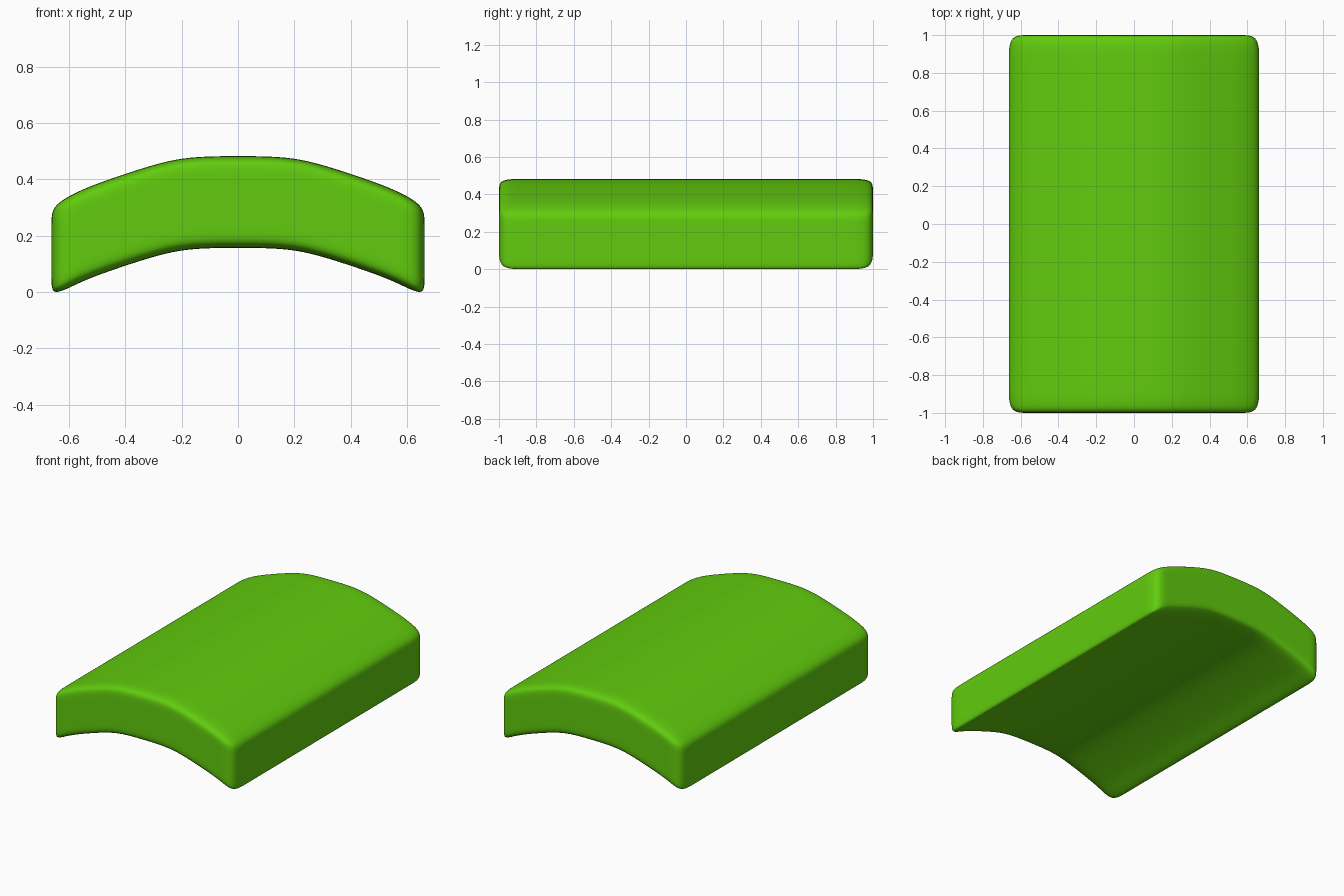
import bpy, bmesh

if "Cube" in bpy.data.objects:
    bpy.data.objects.remove(bpy.data.objects["Cube"])

# Half cross-section of the arch: x position and height offset from the crown
half = [(0.12, 0.001), (0.22, -0.008), (0.33, -0.038),
        (0.45, -0.078), (0.56, -0.118), (0.663, -0.174)]
arch = [(-x, f) for x, f in reversed(half)] + [(0, 0.002)] + half
# Loops along the length and through the thickness, with support loops at the rims
ys = [-1, -0.86, -0.7, -0.25, 0.25, 0.7, 0.86, 1]
zs = [0, 0.06, 0.266, 0.326]
base = 0.155
size = (len(arch), len(ys), len(zs))

bm = bmesh.new()
cage = {}


def vert(ijk):
    if ijk not in cage:
        i, j, k = ijk
        x, f = arch[i]
        cage[ijk] = bm.verts.new((x, ys[j], base + f + zs[k]))
    return cage[ijk]


def side(axis, end):
    """Fill one side of the box-like cage with quads."""
    a, b = [n for n in range(3) if n != axis]
    for u in range(size[a] - 1):
        for v in range(size[b] - 1):
            quad = []
            for du, dv in ((0, 0), (1, 0), (1, 1), (0, 1)):
                idx = [0, 0, 0]
                idx[axis], idx[a], idx[b] = end, u + du, v + dv
                quad.append(vert(tuple(idx)))
            bm.faces.new(quad)


for axis in range(3):
    side(axis, 0)
    side(axis, size[axis] - 1)
bmesh.ops.recalc_face_normals(bm, faces=bm.faces)
for face in bm.faces:
    face.smooth = True

# Arched slab, smoothed by subdivision
mesh = bpy.data.meshes.new("arched_slab")
bm.to_mesh(mesh)
bm.free()
slab = bpy.data.objects.new("arched_slab", mesh)
bpy.context.collection.objects.link(slab)
subsurf = slab.modifiers.new("smooth", 'SUBSURF')
subsurf.levels = subsurf.render_levels = 3

green = bpy.data.materials.new("green")
green.diffuse_color = (0.12, 0.6, 0.004, 1)
green.use_nodes = True
green.node_tree.nodes["Principled BSDF"].inputs["Base Color"].default_value = green.diffuse_color
mesh.materials.append(green)
